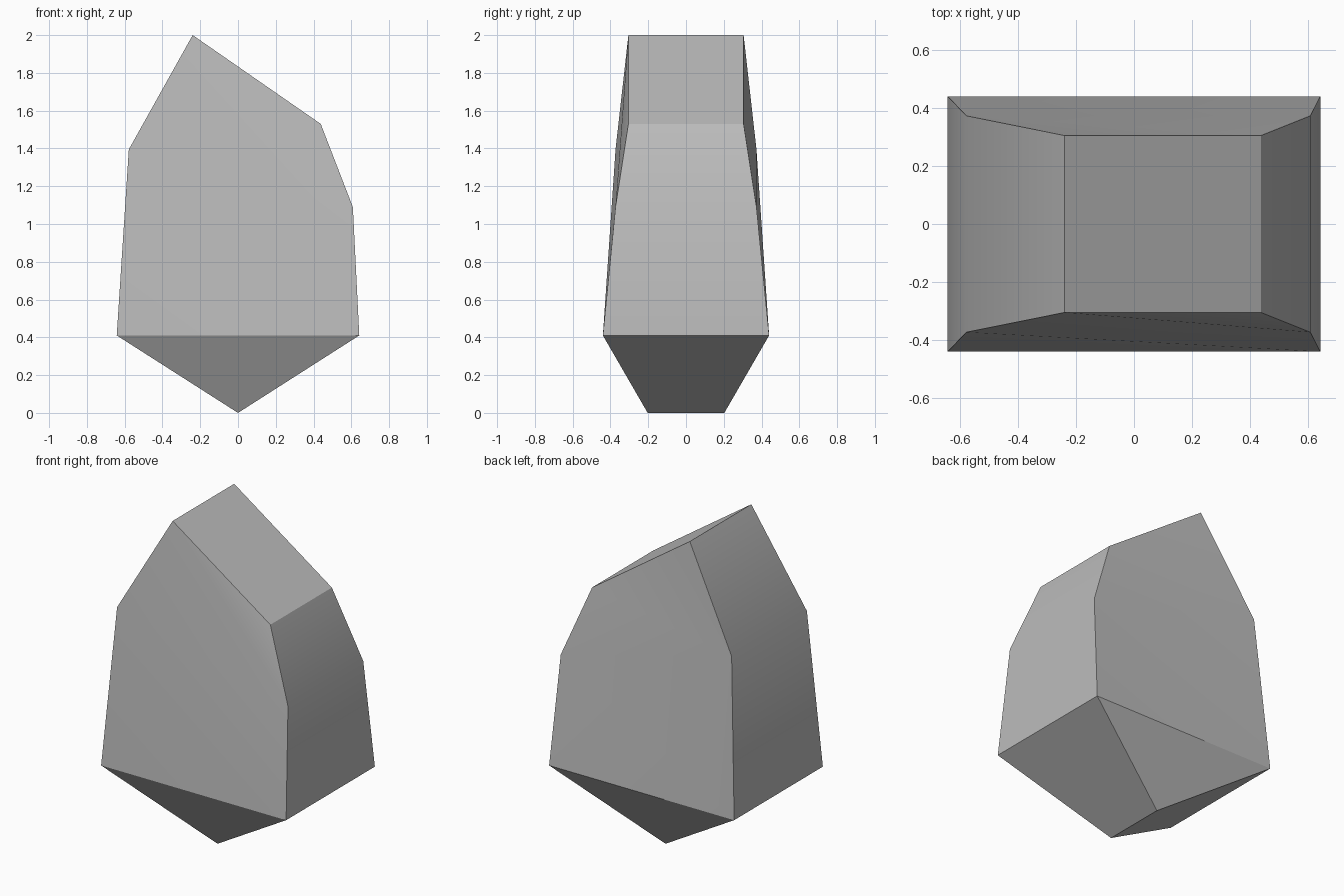
import bpy, bmesh, math

cube = bpy.data.objects.get("Cube")
if cube:
    bpy.data.objects.remove(cube, do_unlink=True)

# Stone colour
stone = bpy.data.materials.new("stone_grey")
stone.use_nodes = True
grey = (0.5, 0.5, 0.5, 1)
stone.diffuse_color = grey
stone.node_tree.nodes["Principled BSDF"].inputs["Base Color"].default_value = grey

bm = bmesh.new()


def ring(x0, z0, x1, z1, depth):
    """Four-cornered sloping section, from front -x corner round to back -x."""
    corners = ((x0, -depth, z0), (x1, -depth, z1), (x1, depth, z1), (x0, depth, z0))
    return [bm.verts.new(c) for c in corners]


# Sections of the stone, base to top
base = ring(-0.642, 0.41, 0.642, 0.41, 0.44)
middle = ring(-0.578, 1.395, 0.608, 1.09, 0.373)
top = ring(-0.24, 2.0, 0.438, 1.53, 0.305)

# Walls, split along the same diagonal all the way round
for low, high in ((base, middle), (middle, top)):
    for i in range(4):
        j = (i + 1) % 4
        bm.faces.new((low[i], low[j], high[i]))
        bm.faces.new((low[j], high[j], high[i]))
bm.faces.new(top)

# Wedge-shaped underside ending in a short keel
keel_front, keel_back = (bm.verts.new((0, y, 0)) for y in (-0.203, 0.203))
a, b, c, d = base
bm.faces.new((b, a, keel_front))
bm.faces.new((d, c, keel_back))
bm.faces.new((c, b, keel_front, keel_back))
bm.faces.new((a, d, keel_back, keel_front))
bmesh.ops.recalc_face_normals(bm, faces=bm.faces)

mesh = bpy.data.meshes.new("rock")
bm.to_mesh(mesh)
bm.free()
mesh.materials.append(stone)
rock = bpy.data.objects.new("rock", mesh)
bpy.context.collection.objects.link(rock)

# Soft shallow facets, crisp main edges
bpy.ops.object.select_all(action="DESELECT")
rock.select_set(True)
bpy.context.view_layer.objects.active = rock
bpy.ops.object.shade_smooth_by_angle(angle=math.radians(30))
